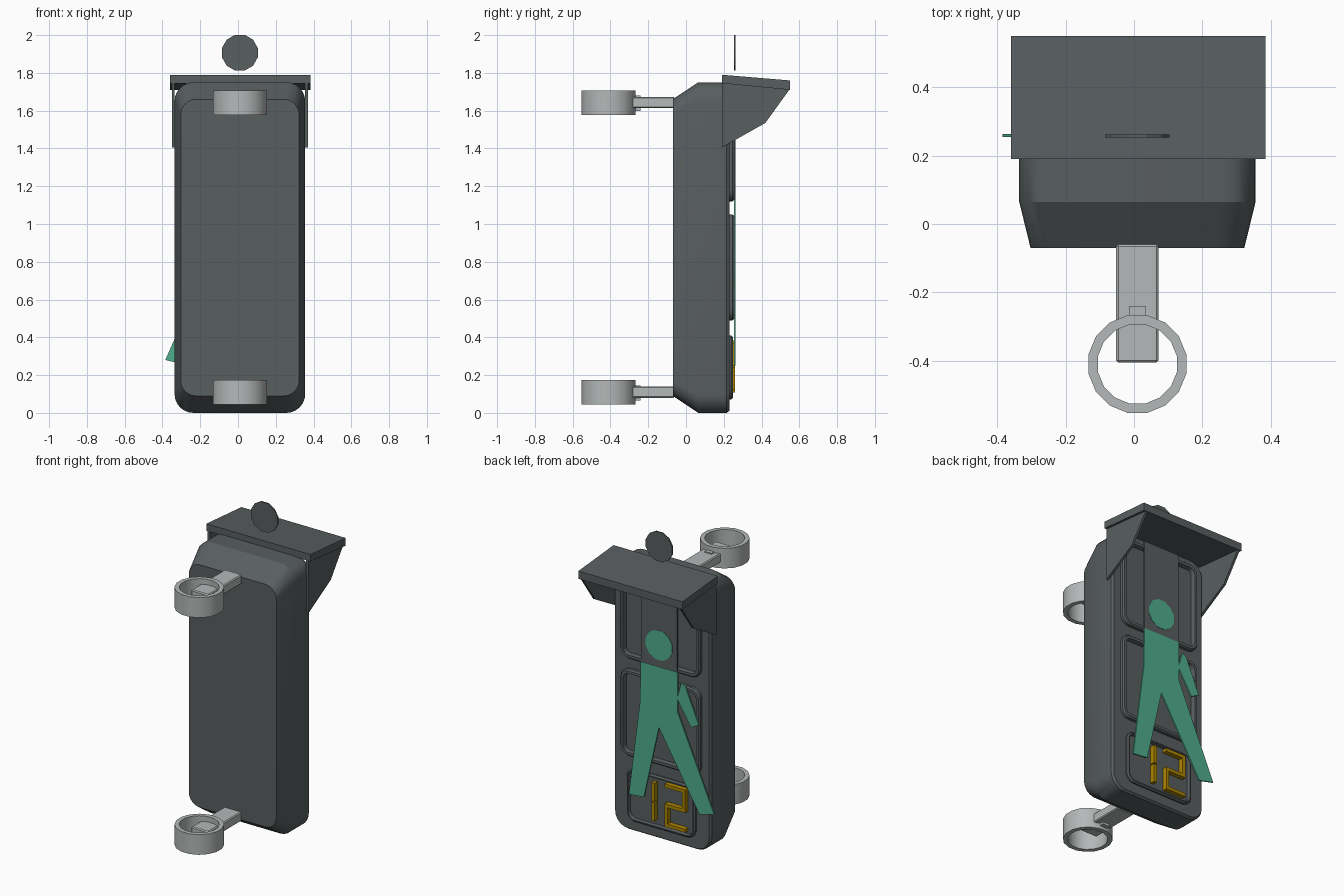
import bpy, bmesh, math

old = bpy.data.objects.get("Cube")
if old:
    bpy.data.objects.remove(old, do_unlink=True)

CX = 0.01  # middle of the housing


def material(name, r, g, b):
    m = bpy.data.materials.new(name)
    m.use_nodes = True
    m.diffuse_color = (r, g, b, 1)
    m.node_tree.nodes["Principled BSDF"].inputs["Base Color"].default_value = (r, g, b, 1)
    return m


CHARCOAL = material("charcoal", 0.098, 0.112, 0.117)
STEEL = material("light grey", 0.46, 0.48, 0.48)
GREEN = material("signal green", 0.08, 0.42, 0.27)
AMBER = material("amber", 0.42, 0.24, 0.0)


def finish(name, bm, mat, smooth=False):
    bmesh.ops.recalc_face_normals(bm, faces=bm.faces)
    mesh = bpy.data.meshes.new(name)
    bm.to_mesh(mesh)
    bm.free()
    mesh.materials.append(mat)
    ob = bpy.data.objects.new(name, mesh)
    bpy.context.scene.collection.objects.link(ob)
    if smooth:
        bpy.ops.object.select_all(action='DESELECT')
        ob.select_set(True)
        bpy.context.view_layer.objects.active = ob
        bpy.ops.object.shade_smooth_by_angle(angle=math.radians(30))
    return ob


def loft(name, rings, mat, wrap=False, smooth=False):
    """Skin a list of equal point loops; cap the ends or join last to first."""
    bm = bmesh.new()
    loops = [[bm.verts.new(p) for p in ring] for ring in rings]
    pairs = list(zip(loops, loops[1:]))
    if wrap:
        pairs.append((loops[-1], loops[0]))
    else:
        bm.faces.new(loops[0])
        bm.faces.new(loops[-1])
    for a, b in pairs:
        for i in range(len(a)):
            j = (i + 1) % len(a)
            bm.faces.new((a[i], a[j], b[j], b[i]))
    return finish(name, bm, mat, smooth)


def rounded(y, hx, z0, z1, r, steps=6):
    """Rounded rectangle loop facing along y."""
    cz, hz = (z0 + z1) / 2, (z1 - z0) / 2
    pts = []
    for k, (sx, sz) in enumerate(((1, 1), (-1, 1), (-1, -1), (1, -1))):
        for s in range(steps + 1):
            a = math.pi / 2 * (k + s / steps)
            pts.append((CX + sx * (hx - r) + r * math.cos(a), y,
                        cz + sz * (hz - r) + r * math.sin(a)))
    return pts


def plate(name, outline, y0, y1, mat):
    """Flat xz outline with thickness along y."""
    return loft(name, [[(x, y, z) for x, z in outline] for y in (y0, y1)], mat)


def slab(name, outline, x0, x1, mat):
    """Side yz outline with thickness along x."""
    return loft(name, [[(x, y, z) for y, z in outline] for x in (x0, x1)], mat)


def box(name, x0, x1, y0, y1, z0, z1, mat, bevel=0):
    ob = slab(name, [(y0, z0), (y1, z0), (y1, z1), (y0, z1)], x0, x1, mat)
    if bevel:
        mod = ob.modifiers.new("soft edges", 'BEVEL')
        mod.width = bevel
        mod.segments = 1
    return ob


def disc(cx, cz, r, sides):
    return [(cx + r * math.cos(math.tau * (i + .5) / sides),
             cz + r * math.sin(math.tau * (i + .5) / sides)) for i in range(sides)]


# Housing with a tapered rear
loft("housing", [rounded(-0.07, 0.313, 0.09, 1.66, 0.08),
                 rounded(0.065, 0.346, 0, 1.75, 0.1),
                 rounded(0.215, 0.346, 0, 1.75, 0.1),
                 rounded(0.229, 0.336, 0.01, 1.74, 0.09)], CHARCOAL, smooth=True)

# Raised window frames
for name, hx, z0, z1, w, top in (("upper_window_frame", 0.285, 1.12, 1.70, 0.03, 0.256),
                                 ("lower_window_frame", 0.285, 0.49, 1.05, 0.03, 0.256),
                                 ("counter_frame", 0.245, 0.07, 0.41, 0.02, 0.248)):
    def frame(y, inset):
        return rounded(y, hx - inset, z0 + inset, z1 - inset, 0.06 - inset)
    loft(name, [frame(0.22, 0), frame(top - 0.01, 0), frame(top, 0.008),
                frame(top, w - 0.005), frame(0.23, w), frame(0.22, w)],
         CHARCOAL, wrap=True, smooth=True)

# Visor roof and cheeks
slab("visor_roof", [(0.19, 1.79), (0.55, 1.76), (0.55, 1.71), (0.19, 1.745)],
     -0.36, 0.385, CHARCOAL)
cheek = [(0.19, 1.75), (0.19, 1.405), (0.42, 1.535), (0.55, 1.715)]
for name, x in (("right_visor_cheek", -0.35), ("left_visor_cheek", 0.355)):
    slab(name, cheek, x, x + 0.015, CHARCOAL)

# Pole brackets
for name, z in (("lower", 0.11), ("upper", 1.643)):
    box(name + "_bracket_arm", CX - 0.062, CX + 0.062, -0.405, -0.06,
        z - 0.03, z + 0.03, STEEL, bevel=0.006)
    box(name + "_bracket_bolt", CX - 0.025, CX + 0.025, -0.29, -0.24,
        z - 0.045, z + 0.036, STEEL)

    def hoop(r, h):
        return [(CX + r * math.cos(math.tau * (i + .5) / 16),
                 -0.41 + r * math.sin(math.tau * (i + .5) / 16), h) for i in range(16)]
    loft(name + "_bracket_ring", [hoop(0.146, z - 0.065), hoop(0.146, z + 0.065),
                                  hoop(0.118, z + 0.065), hoop(0.118, z - 0.065)],
         STEEL, wrap=True, smooth=True)

# Standing figure, unlit
plate("standing_head", disc(CX, 1.907, 0.098, 12), 0.253, 0.262, CHARCOAL)
plate("standing_body", [(0.14, 1.72), (-0.12, 1.72), (-0.12, 0.9), (0.14, 0.9)],
      0.253, 0.261, CHARCOAL)

# Walking figure, lit
walk = (0.254, 0.263)
plate("walking_head", disc(CX, 1.27, 0.098, 12), *walk, GREEN)
plate("walking_torso", [(0.14, 1.13), (-0.125, 1.13), (-0.125, 0.87), (CX, 0.74), (0.145, 0.87)],
      *walk, GREEN)
plate("walking_left_leg", [(0.145, 0.87), (CX, 0.74), (0.118, 0.26), (0.225, 0.25)],
      *walk, GREEN)
plate("walking_right_leg", [(-0.125, 0.87), (CX, 0.74), (-0.28, 0.255), (-0.385, 0.28)],
      *walk, GREEN)
plate("walking_right_arm", [(-0.12, 0.96), (-0.15, 1.07), (-0.18, 1.05), (-0.275, 0.83), (-0.22, 0.80)],
      *walk, GREEN)

# Countdown digits from bar segments
TOP, MID, LOW, T = 0.372, 0.245, 0.118, 0.011
LEFT, RIGHT = -0.04, -0.165


def bar(name, xa, za, xb, zb):
    box(name, min(xa, xb) - T, max(xa, xb) + T, 0.228, 0.26,
        min(za, zb) - T, max(za, zb) + T, AMBER)


GAP = 0.015
bar("one_upper_bar", 0.055, MID + GAP, 0.055, TOP - GAP)
bar("one_lower_bar", 0.055, LOW + GAP, 0.055, MID - GAP)
for name, h in (("top", TOP), ("middle", MID), ("bottom", LOW)):
    bar("two_" + name + "_bar", LEFT, h, RIGHT, h)
bar("two_upper_bar", RIGHT, MID + 2 * T, RIGHT, TOP - 2 * T)
bar("two_lower_bar", LEFT, LOW + 2 * T, LEFT, MID - 2 * T)
